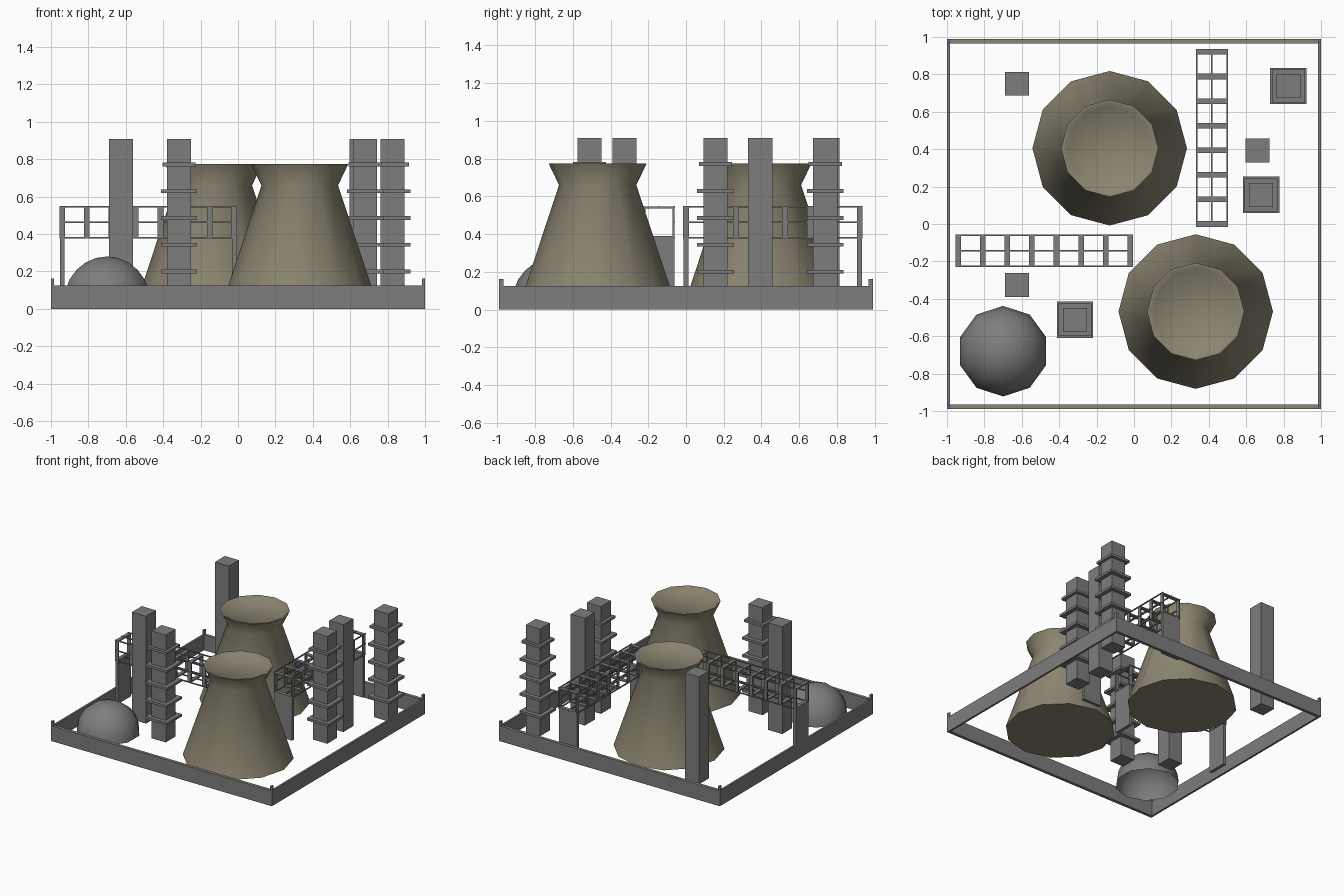
import bpy, bmesh, math
from mathutils import Matrix, Vector

if "Cube" in bpy.data.objects:
    bpy.data.objects.remove(bpy.data.objects["Cube"])

BASE = 0.03   # height at which the standing parts begin


def material(name, rgb):
    m = bpy.data.materials.new(name)
    m.diffuse_color = (*rgb, 1)
    m.use_nodes = True
    m.node_tree.nodes["Principled BSDF"].inputs["Base Color"].default_value = m.diffuse_color
    return m


GREY = material("steel_grey", (0.21, 0.205, 0.21))
TAN = material("concrete_tan", (0.26, 0.235, 0.165))


def finish(bm, name, mats, smooth=None):
    bmesh.ops.recalc_face_normals(bm, faces=bm.faces)
    me = bpy.data.meshes.new(name)
    bm.to_mesh(me)
    bm.free()
    for m in mats:
        me.materials.append(m)
    if smooth:
        me.shade_smooth()
        me.set_sharp_from_angle(angle=math.radians(smooth))
    ob = bpy.data.objects.new(name, me)
    bpy.context.collection.objects.link(ob)
    return ob


def box(bm, lo, hi):
    lo, hi = Vector(lo), Vector(hi)
    mat = Matrix.Translation((lo + hi) / 2) @ Matrix.Diagonal((*(hi - lo), 1))
    bmesh.ops.create_cube(bm, size=1, matrix=mat)


def lathe(name, loc, profile, sides, start, mat, smooth):
    """Revolve (radius, z) points; a zero radius closes into a fan."""
    bm = bmesh.new()
    rings = []
    for r, z in profile:
        n = sides if r > 0 else 1
        rings.append([bm.verts.new((loc[0] + r * math.cos(start + i * math.tau / sides),
                                    loc[1] + r * math.sin(start + i * math.tau / sides), z))
                      for i in range(n)])
    for a, b in zip(rings, rings[1:]):
        for i in range(sides):
            j = (i + 1) % sides
            vs = [a[i % len(a)], a[j % len(a)], b[j % len(b)], b[i % len(b)]]
            bm.faces.new(list(dict.fromkeys(vs)))
    return finish(bm, name, [mat], smooth)


# perimeter walls, tan caps on the front and back ones
for side, s in (("front", -1), ("back", 1)):
    bm = bmesh.new()
    ys = sorted((s * 0.965, s * 0.99))
    box(bm, (-0.985, ys[0], 0), (0.985, ys[1], 0.125))
    bm.normal_update()
    for f in bm.faces:
        f.material_index = 1 if f.normal.z > 0.5 else 0
    finish(bm, side + "_wall", [GREY, TAN])
for side, s in (("left", -1), ("right", 1)):
    bm = bmesh.new()
    xs = sorted((s * 0.984, s * 1.0))
    box(bm, (xs[0], -0.99, 0), (xs[1], 0.99, 0.125))
    finish(bm, side + "_wall", [GREY])
    # corner posts
    for end, t in (("front", -1), ("back", 1)):
        bm = bmesh.new()
        ys = sorted((t * 0.967, t * 0.99))
        box(bm, (xs[0], ys[0], 0.125), (xs[1], ys[1], 0.162))
        finish(bm, f"{end}_{side}_corner_post", [GREY])

# cooling towers
tower = [(0, BASE), (0.413, BASE), (0.205, 0.66), (0.26, 0.775),
         (0.245, 0.775), (0.225, 0.757), (0, 0.757)]
for name, loc in (("back_cooling_tower", (-0.13, 0.405)),
                  ("front_cooling_tower", (0.33, -0.468))):
    lathe(name, loc, tower, 12, 0, TAN, 60)

# storage dome, open underneath
R = 0.242
dome = [(R * math.cos(a), 0.038 + R * math.sin(a))
        for a in (i * math.pi / 12 for i in range(6))] + [(0, 0.038 + R)]
lathe("storage_dome", (-0.70, -0.68), dome, 10, math.pi / 2, GREY, 60)

# plain chimneys
H = 0.064
for i, (x, y) in enumerate([(-0.625, 0.75), (0.66, 0.393), (-0.625, -0.325)]):
    bm = bmesh.new()
    box(bm, (x - H, y - H, BASE), (x + H, y + H, 0.908))
    finish(bm, f"chimney_{i + 1}", [GREY])

# ringed chimneys with five collars
for i, (x, y) in enumerate([(0.825, 0.738), (0.68, 0.156), (-0.315, -0.512)]):
    bm = bmesh.new()
    box(bm, (x - H, y - H, BASE), (x + H, y + H, 0.908))
    for k in range(5):
        z = 0.20 + 0.143 * k
        w = 0.088 if k == 4 else 0.097
        box(bm, (x - w, y - w, z - 0.01), (x + w, y + w, z + 0.01))
    finish(bm, f"ringed_chimney_{i + 1}", [GREY])


# lattice bridges, built along x and turned when needed
def bridge(name, centre, angle):
    L, W, z0, z1 = 0.475, 0.082, 0.38, 0.545
    zm, t, b = (z0 + z1) / 2, 0.004, 0.01
    bm = bmesh.new()
    # rails at the corners and along the middle of each face
    for y in (-W, 0, W):
        for z in (z0, zm, z1):
            if (y, z) != (0, zm):
                box(bm, (-L, y - t, z - t), (L, y + t, z + t))
    # open square frames
    for k in range(8):
        x = -0.46 + k * 0.92 / 7
        x0, x1 = x - 0.015, x + 0.015
        for z in (z0, z1 - b):
            box(bm, (x0, -W, z), (x1, W, z + b))
        for y in (-W, W - b):
            box(bm, (x0, y, z0 + b), (x1, y + b, z1 - b))
    # plate legs at both ends
    for s in (-1, 1):
        box(bm, (s * 0.46 - 0.013, -W, BASE), (s * 0.46 + 0.013, W, z0))
    ob = finish(bm, name, [GREY])
    ob.location = (*centre, 0)
    ob.rotation_euler.z = angle


bridge("left_pipe_bridge", (-0.48, -0.143), 0)
bridge("right_pipe_bridge", (0.417, 0.46), math.pi / 2)
